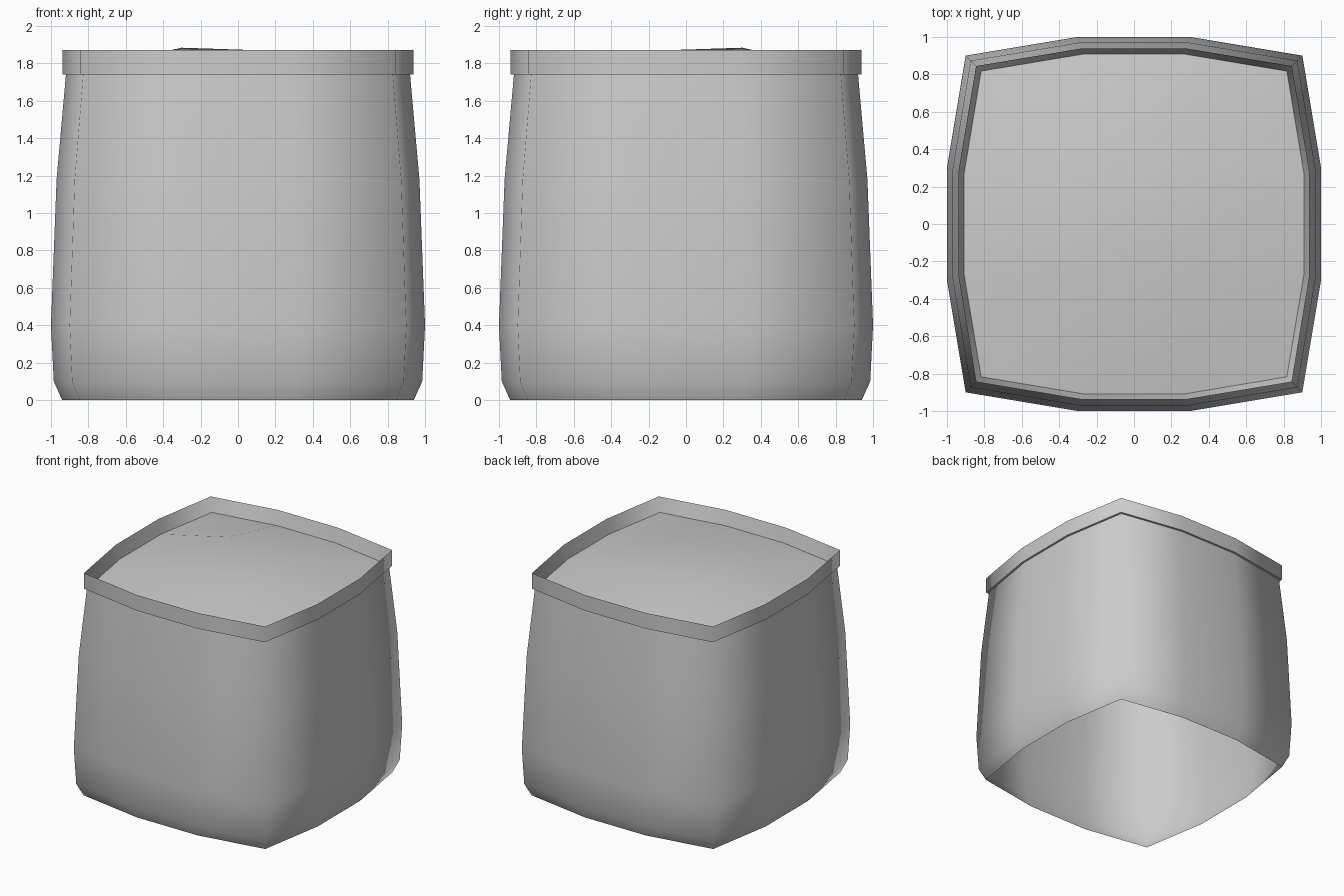
import bpy, bmesh

if "Cube" in bpy.data.objects:
    bpy.data.objects.remove(bpy.data.objects["Cube"])

# One twelve-sided bulging square outline, scaled per height
QUARTER = [(0.9, -0.9), (1.0, -0.3), (1.0, 0.3)]


def outline(s):
    pts = []
    quarter = QUARTER
    for _ in range(4):
        pts += [(x * s, y * s) for x, y in quarter]
        quarter = [(-y, x) for x, y in quarter]
    return pts


def loft(name, profile, sharp_rings=()):
    bm = bmesh.new()
    rings = [[bm.verts.new((x, y, z)) for x, y in outline(s)] for s, z in profile]
    for a, b in zip(rings, rings[1:]):
        for i in range(12):
            j = (i + 1) % 12
            bm.faces.new((a[i], a[j], b[j], b[i])).smooth = True
    for k in sharp_rings:
        for i in range(12):
            bm.edges.get((rings[k][i], rings[k][(i + 1) % 12])).smooth = False
    return finish(name, bm)


def finish(name, bm):
    mesh = bpy.data.meshes.new(name)
    bm.to_mesh(mesh)
    bm.free()
    obj = bpy.data.objects.new(name, mesh)
    bpy.context.collection.objects.link(obj)
    return obj


# Pot wall, open underneath
loft("pot_body", [(0.94, 0), (0.985, 0.1), (1.0, 0.4), (0.97, 1.18), (0.92, 1.74)])

# Rim band: underside, outer band, sloping inner wall
loft("pot_rim", [(0.92, 1.74), (0.938, 1.74), (0.938, 1.872), (0.908, 1.755)],
     sharp_rings=(1, 2))

# Fill: 3 x 3 mound of quads with one slightly higher point
FILL = 0.908
bm = bmesh.new()
grid = []
for j in range(4):
    row = []
    for i in range(4):
        x, y = (-0.3 + 0.6 * (i - 1)), (-0.3 + 0.6 * (j - 1))
        edge_x, edge_y = i in (0, 3), j in (0, 3)
        if edge_x and not edge_y:
            x /= 0.9
        if edge_y and not edge_x:
            y /= 0.9
        if edge_x or edge_y:
            x, y, z = x * FILL, y * FILL, 1.755
        else:
            z = 1.884 if (i, j) == (1, 2) else 1.864
        row.append(bm.verts.new((x, y, z)))
    grid.append(row)
for j in range(3):
    for i in range(3):
        bm.faces.new((grid[j][i], grid[j][i + 1],
                      grid[j + 1][i + 1], grid[j + 1][i])).smooth = True
finish("pot_fill", bm)
